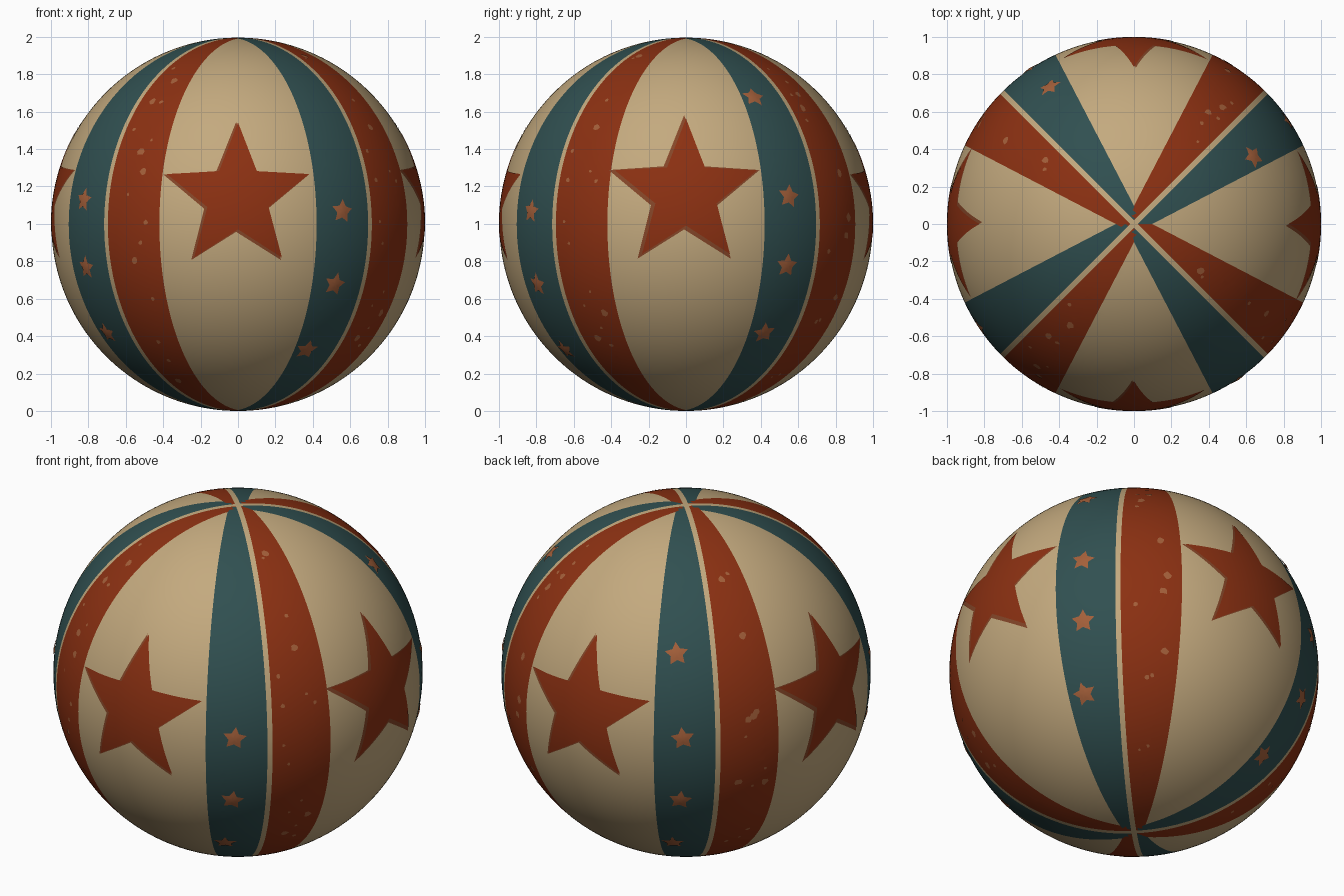
import bpy
import bmesh
import math
import random
from mathutils import Vector, Matrix

cube = bpy.data.objects.get("Cube")
if cube:
    bpy.data.objects.remove(cube, do_unlink=True)

RADIUS = 0.998
CENTRE = Vector((0, 0, RADIUS))
LENS_ANGLE, LENS_OFFSET = math.radians(27.5), 0.045
SEAM = 0.014
UP = Vector((0, 0, 1))
random.seed(4)


def material(name, colour):
    mat = bpy.data.materials.new(name)
    mat.use_nodes = True
    rgba = (*colour, 1)
    mat.diffuse_color = rgba
    shader = mat.node_tree.nodes["Principled BSDF"]
    shader.inputs["Base Color"].default_value = rgba
    shader.inputs["Roughness"].default_value = 0.8
    return mat


cream = material("cream", (0.55, 0.40, 0.21))
teal = material("teal", (0.030, 0.080, 0.082))
red = material("brick_red", (0.26, 0.030, 0.006))
copper = material("worn_copper", (0.37, 0.115, 0.042))
rust = material("dusty_rust", (0.235, 0.061, 0.021))


def finish(name, bm, mats):
    mesh = bpy.data.meshes.new(name)
    bm.to_mesh(mesh)
    bm.free()
    for mat in mats:
        mesh.materials.append(mat)
    for poly in mesh.polygons:
        poly.use_smooth = True
    obj = bpy.data.objects.new(name, mesh)
    bpy.context.collection.objects.link(obj)
    obj.location = CENTRE
    return obj


def cut(bm, normal, offset):
    geom = bm.verts[:] + bm.edges[:] + bm.faces[:]
    bmesh.ops.bisect_plane(bm, geom=geom, dist=1e-5,
                           plane_co=normal * offset, plane_no=normal)


def panel_colour(point):
    """0 cream, 1 teal, 2 red: the pattern repeats every quarter turn."""
    turn = round(math.atan2(point.y, point.x) / (math.pi / 2))
    p = Matrix.Rotation(-turn * math.pi / 2, 3, 'Z') @ point
    side = abs(p.y)
    if side * math.cos(LENS_ANGLE) - p.x * math.sin(LENS_ANGLE) < -LENS_OFFSET:
        return 0
    if (p.x - side) / math.sqrt(2) < SEAM:
        return 0
    return 1 if p.y > 0 else 2


# Ball, cut along the panel borders and the seams
bm = bmesh.new()
bmesh.ops.create_icosphere(bm, subdivisions=6, radius=RADIUS)
for quarter in range(4):
    spin = Matrix.Rotation(quarter * math.pi / 2, 3, 'Z')
    for sign in (-1, 1):
        edge = Vector((-math.sin(LENS_ANGLE), sign * math.cos(LENS_ANGLE), 0))
        cut(bm, spin @ edge, -LENS_OFFSET)
    cut(bm, spin @ Vector((1, 1, 0)).normalized(), SEAM)
for face in bm.faces:
    face.material_index = panel_colour(face.calc_center_median())
finish("ball_panels", bm, (cream, teal, red))


def star(size, inner, tilt=0):
    points = []
    for i in range(10):
        r = size if i % 2 == 0 else size * inner
        a = math.pi / 2 + tilt + i * math.pi / 5
        points.append((r * math.cos(a), r * math.sin(a)))
    return points


def blob(size):
    return [(size * random.uniform(0.6, 1.1) * math.cos(i * math.pi / 4),
             size * random.uniform(0.6, 1.1) * math.sin(i * math.pi / 4))
            for i in range(8)]


def patch(bm, points, normal, shift=(0, 0), lift=0.002, dome=0.0, cuts=0):
    """Lay a flat outline on the ball, seen along its normal."""
    u = UP.cross(normal).normalized()
    v = normal.cross(u)
    part = bmesh.new()
    hub = part.verts.new((0, 0, 0))
    rim = [part.verts.new((x, y, 0)) for x, y in points]
    for i, vert in enumerate(rim):
        part.faces.new((hub, vert, rim[(i + 1) % len(rim)]))
    if cuts:
        bmesh.ops.subdivide_edges(part, edges=part.edges[:], cuts=cuts,
                                  use_grid_fill=True)
    size = max(math.hypot(x, y) for x, y in points)
    for vert in part.verts:
        x, y = vert.co.x + shift[0], vert.co.y + shift[1]
        r = RADIUS + lift + dome * (1 - vert.co.length / size)
        vert.co = u * x + v * y + normal * math.sqrt(r * r - x * x - y * y)
    # Append the finished patch to the shared mesh
    copies = {vert: bm.verts.new(vert.co) for vert in part.verts}
    for face in part.faces:
        bm.faces.new([copies[vert] for vert in face.verts])
    part.free()


def direction(azimuth, height):
    ring = math.sqrt(max(0, 1 - (height - 1) ** 2))
    a = math.radians(azimuth)
    return Vector((ring * math.cos(a), ring * math.sin(a), height - 1))


# Large star with a worn rim on each cream panel
for name, azimuth, size, rise, rim in (
        ("front", -90, 0.40, 0.145, 1.02), ("left", 0, 0.40, 0.165, 1.06),
        ("back", 90, 0.40, 0.145, 1.02), ("right", 180, 0.40, 0.165, 1.06)):
    facing = direction(azimuth, 1)
    bm = bmesh.new()
    patch(bm, star(size * rim, 0.44), facing, (-0.010, rise - 0.006), 0.0012, cuts=7)
    finish(name + "_star_rim", bm, (rust,))
    bm = bmesh.new()
    patch(bm, star(size, 0.43), facing, (0, rise), 0.0025, cuts=7)
    finish(name + "_star", bm, (red,))

# Small raised stars down each teal stripe
bm = bmesh.new()
for azimuth, heights in ((-90, (1.07, 0.68, 0.33)),
                         (0, (1.68, 1.15, 0.78, 0.42)),
                         (90, (1.51, 1.07, 0.68, 0.33)),
                         (180, (1.13, 0.77, 0.42))):
    for height in heights:
        ring = math.sqrt(1 - (height - 1) ** 2)
        spot = direction(azimuth + 34 - 17 * (1 - ring), height)
        patch(bm, star(0.066, 0.52, random.uniform(-0.2, 0.2)), spot,
              lift=0.0015, dome=0.007, cuts=1)
finish("small_stars", bm, (copper,))

# Worn specks scattered over the red stripes
bm = bmesh.new()
for quarter in range(4):
    for i in range(16):
        height = random.uniform(0.15, 1.9)
        ring = math.sqrt(1 - (height - 1) ** 2)
        spread = random.uniform(-7, 7) * ring
        spot = direction(quarter * 90 - 35 + spread, height)
        patch(bm, blob(random.choice((0.010, 0.014, 0.024))), spot)
finish("worn_specks", bm, (copper,))
